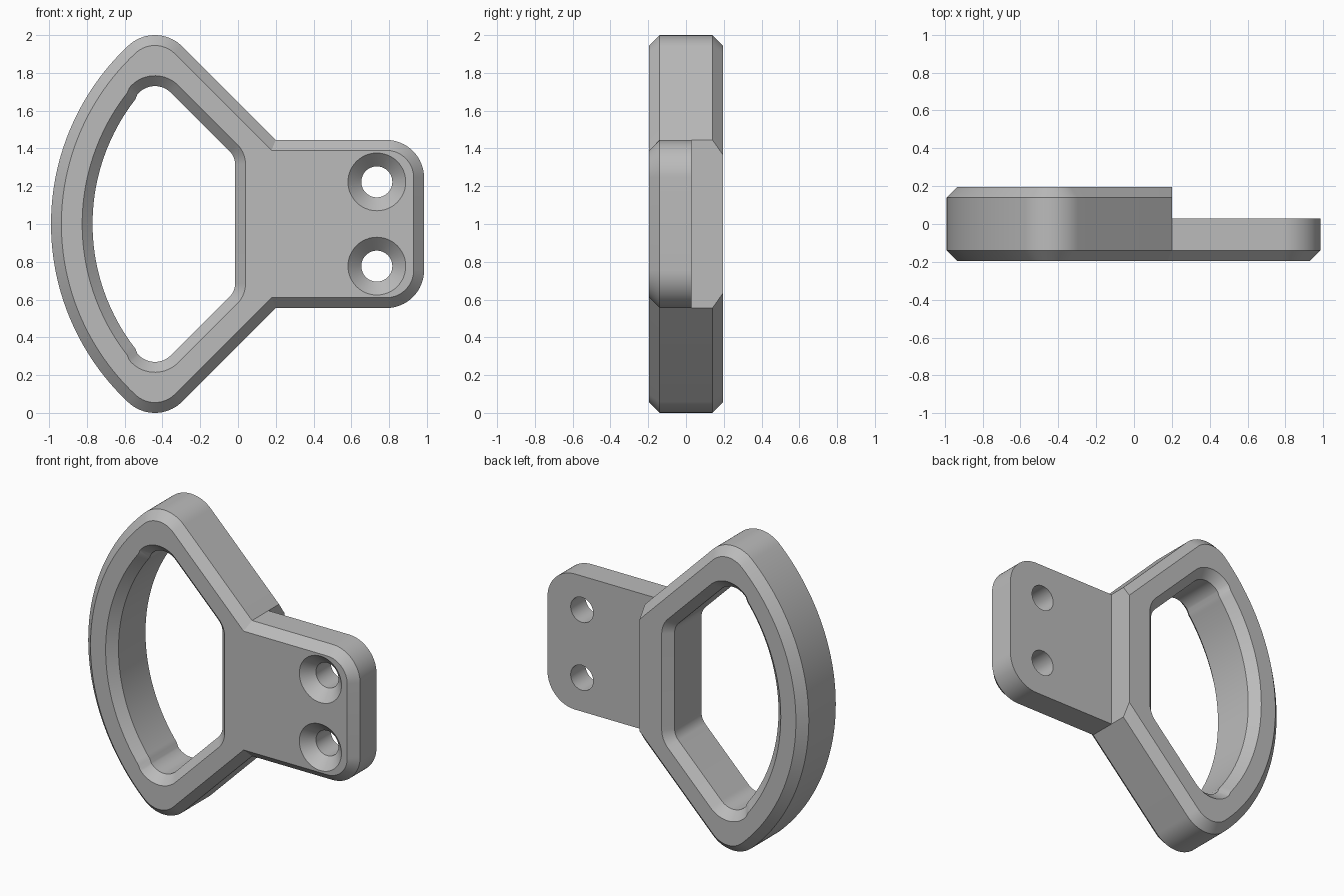
import bpy
import bmesh
from math import cos, sin, radians, atan2, degrees, sqrt

cube = bpy.data.objects.get("Cube")
if cube:
    bpy.data.objects.remove(cube, do_unlink=True)

# Shared dimensions
BACK, CHAMFER, TAB_BACK = 0.195, 0.055, 0.03
SIDE = BACK - CHAMFER
BIG = (0.304, 1.0)      # centre of the large grip arc
STEP_X, TAB_TOP = 0.2, 1.445

grey = bpy.data.materials.new("light_grey")
grey.use_nodes = True
colour = (0.5, 0.5, 0.5, 1)
grey.diffuse_color = colour
grey.node_tree.nodes["Principled BSDF"].inputs["Base Color"].default_value = colour


def arc(centre, radius, start, end, steps):
    angles = [radians(start + (end - start) * i / steps) for i in range(steps + 1)]
    return [(centre[0] + radius * cos(a), centre[1] + radius * sin(a)) for a in angles]


def mirrored(half):
    """Close an upper half outline, whose last point lies on z = 1."""
    return half + [(x, 2 - z) for x, z in reversed(half[:-1])]


def grip_arcs(tip, tip_radius, big_radius):
    """Rounded tip, then the large arc down to the middle."""
    turn = degrees(atan2(tip[1] - BIG[1], tip[0] - BIG[0]))
    return arc(tip, tip_radius, 45, turn, 20) + arc(BIG, big_radius, turn, 180, 28)[1:]


TAB_STEPS = 16
CORNER = TAB_STEPS + 1   # index of the inner corner where tab meets grip


def outer(inset, straight_step=False):
    tab = arc((0.785, 1.245), 0.2 - inset, 0, 90, TAB_STEPS)
    corner = (STEP_X - inset * (sqrt(2) - 1), TAB_TOP - inset)
    if straight_step:
        corner = (STEP_X, TAB_TOP - inset * sqrt(2))
    return mirrored(tab + [corner] + grip_arcs((-0.44, 1.795), 0.205 - inset, 1.294 - inset))


def opening(grow):
    corner = arc((-0.115, 1.314), 0.1 + grow, 0, 45, 10)
    return mirrored(corner + grip_arcs((-0.44, 1.61), 0.12 + grow, 1.074 + grow))


def add_row(bm, outline, y):
    return [bm.verts.new((x, y, z)) for x, z in outline]


def bridge(bm, a, b):
    for i in range(len(a)):
        j = (i + 1) % len(a)
        bm.faces.new((a[i], a[j], b[j], b[i]))


def finish(bm, name):
    bmesh.ops.recalc_face_normals(bm, faces=bm.faces)
    mesh = bpy.data.meshes.new(name)
    bm.to_mesh(mesh)
    bm.free()
    obj = bpy.data.objects.new(name, mesh)
    bpy.context.collection.objects.link(obj)
    mesh.materials.append(grey)
    return obj


def loft(name, rows):
    """Capped solid through (outline, y) sections."""
    bm = bmesh.new()
    loops = [add_row(bm, outline, y) for outline, y in rows]
    for a, b in zip(loops, loops[1:]):
        bridge(bm, a, b)
    bm.faces.new(loops[0])
    bm.faces.new(loops[-1])
    return finish(bm, name)


# Body: chamfered grip, with a thinner mounting tab
bm = bmesh.new()
front = add_row(bm, outer(CHAMFER), -BACK)
side = add_row(bm, outer(0), -SIDE)
middle = add_row(bm, outer(0), TAB_BACK)
bridge(bm, front, side)
bridge(bm, side, middle)
bm.faces.new(front)
last = len(middle) - CORNER
bm.faces.new(middle[last - 1:] + middle[:CORNER + 1])
grip_mid = middle[CORNER:last]
grip_side = add_row(bm, outer(0)[CORNER:last], SIDE)
grip_back = add_row(bm, outer(CHAMFER, True)[CORNER:last], BACK)
bridge(bm, grip_mid, grip_side)
bridge(bm, grip_side, grip_back)
bm.faces.new(grip_back)
handle = finish(bm, "handle")

# Cutters: chamfered hand opening and two countersunk screw holes
over = 0.02
cutters = [loft("opening_cutter", [
    (opening(CHAMFER + over), -BACK - over), (opening(0), -SIDE),
    (opening(0), SIDE), (opening(CHAMFER + over), BACK + over)])]
for z in (0.777, 1.223):
    def ring(r):
        return arc((0.735, z), r, 0, 360, 48)[:-1]
    cutters.append(loft("screw_hole_cutter", [
        (ring(0.153 + over), -BACK - over), (ring(0.082), -BACK + 0.071),
        (ring(0.082), TAB_BACK + over)]))

bpy.ops.object.select_all(action='DESELECT')
bpy.context.view_layer.objects.active = handle
handle.select_set(True)
for cutter in cutters:
    cutter.hide_render = True
    cut = handle.modifiers.new("cut", 'BOOLEAN')
    cut.operation, cut.solver, cut.object = 'DIFFERENCE', 'EXACT', cutter
    bpy.ops.object.modifier_apply(modifier=cut.name)
    bpy.data.objects.remove(cutter, do_unlink=True)

bpy.ops.object.shade_smooth_by_angle(angle=radians(25))
